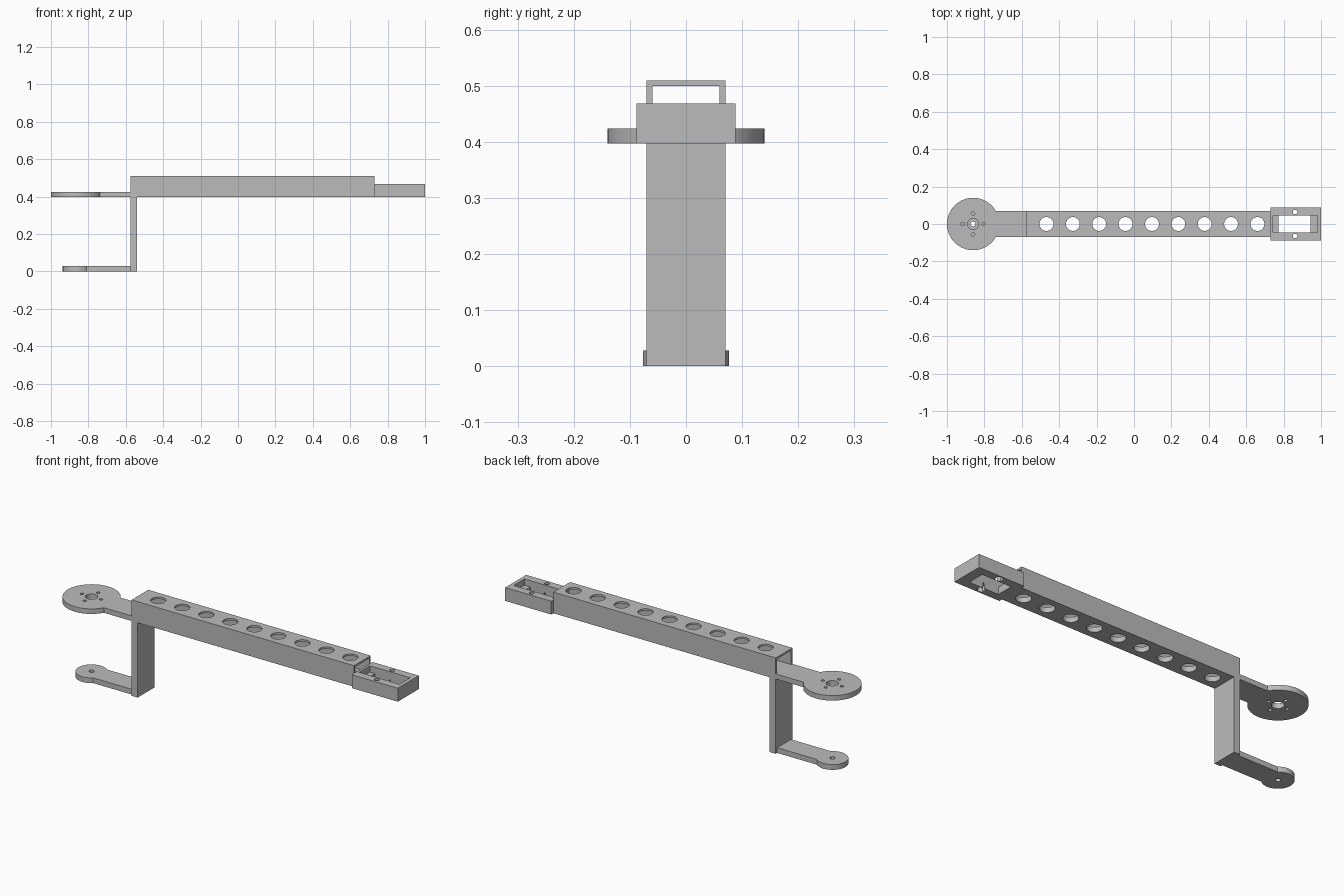
import bpy
import bmesh
from math import radians
from mathutils import Matrix

cube = bpy.data.objects.get("Cube")
if cube:
    bpy.data.objects.remove(cube, do_unlink=True)

grey = bpy.data.materials.new("plain grey")
grey.use_nodes = True
grey.diffuse_color = (0.5, 0.5, 0.5, 1)
grey.node_tree.nodes["Principled BSDF"].inputs["Base Color"].default_value = (0.5, 0.5, 0.5, 1)


def finish(name, bm):
    mesh = bpy.data.meshes.new(name)
    bm.to_mesh(mesh)
    bm.free()
    mesh.materials.append(grey)
    ob = bpy.data.objects.new(name, mesh)
    bpy.context.collection.objects.link(ob)
    return ob


def box(name, x, y, z):
    """Box spanning x[0]..x[1], -y..y and z[0]..z[1]."""
    bm = bmesh.new()
    size = Matrix.Diagonal((x[1] - x[0], 2 * y, z[1] - z[0], 1))
    place = Matrix.Translation((sum(x) / 2, 0, sum(z) / 2))
    bmesh.ops.create_cube(bm, size=1, matrix=place @ size)
    return finish(name, bm)


def discs(name, centres, radius, z, sides=32):
    """Upright cylinders at the given x, y centres."""
    bm = bmesh.new()
    for x, y in centres:
        bmesh.ops.create_cone(bm, cap_ends=True, segments=sides, radius1=radius, radius2=radius,
                              depth=z[1] - z[0], matrix=Matrix.Translation((x, y, sum(z) / 2)))
    return finish(name, bm)


def combine(ob, tool, operation="DIFFERENCE"):
    """Apply a boolean and remove the tool object."""
    mod = ob.modifiers.new("cut", "BOOLEAN")
    mod.operation = operation
    mod.solver = "EXACT"
    mod.object = tool
    graph = bpy.context.evaluated_depsgraph_get()
    old = ob.data
    mesh = bpy.data.meshes.new_from_object(ob.evaluated_get(graph))
    ob.modifiers.clear()
    ob.data = mesh
    bpy.data.meshes.remove(old)
    bpy.data.objects.remove(tool, do_unlink=True)


def smooth(ob):
    bpy.ops.object.select_all(action="DESELECT")
    ob.select_set(True)
    bpy.context.view_layer.objects.active = ob
    bpy.ops.object.shade_smooth_by_angle(angle=radians(30))


BASE, FLOOR, TOP = 0.397, 0.424, 0.509
BACK, FRONT = -0.576, 0.73
AXIS = -0.86
THROUGH = (-0.1, 0.7)

# Hollow beam with a row of lightening holes
beam = box("beam", (BACK, FRONT), 0.07, (BASE, TOP))
combine(beam, box("bore", (BACK - 0.1, FRONT + 0.1), 0.06, (FLOOR, TOP - 0.01)))
combine(beam, discs("holes", [(-0.468 + 0.141 * i, 0) for i in range(9)], 0.037, THROUGH))
smooth(beam)

# Upper arm with a round horn mount
upper = box("upper_arm", (AXIS, BACK), 0.07, (BASE, FLOOR))
combine(upper, discs("round", [(AXIS, 0)], 0.14, (BASE, FLOOR), 96), "UNION")
combine(upper, discs("hub", [(AXIS, 0)], 0.03, THROUGH))
ring = [(AXIS + 0.056 * dx, 0.056 * dy) for dx, dy in ((1, 0), (-1, 0), (0, 1), (0, -1))]
combine(upper, discs("screws", ring, 0.009, THROUGH))
smooth(upper)

# Upright and lower arm with a pivot hole
box("upright", (BACK, -0.54), 0.07, (0, BASE))
lower = box("lower_arm", (AXIS, BACK), 0.058, (0, 0.028))
combine(lower, discs("round", [(AXIS, 0)], 0.077, (0, 0.028), 64), "UNION")
combine(lower, discs("pivot", [(AXIS, 0)], 0.013, THROUGH))
smooth(lower)

# Motor holder: stepped pocket, screw holes and nut recesses below
holder = box("motor_holder", (FRONT, 1.0), 0.088, (BASE, 0.468))
combine(holder, box("pocket", (0.743, 0.98), 0.045, (0.435, 0.6)))
combine(holder, box("window", (0.773, 0.945), 0.045, (0.3, 0.6)))
screws = [(0.861, 0.064), (0.861, -0.064)]
combine(holder, discs("screws", screws, 0.012, THROUGH))
combine(holder, discs("nuts", screws, 0.021, (0.3, 0.425), 6))
smooth(holder)
